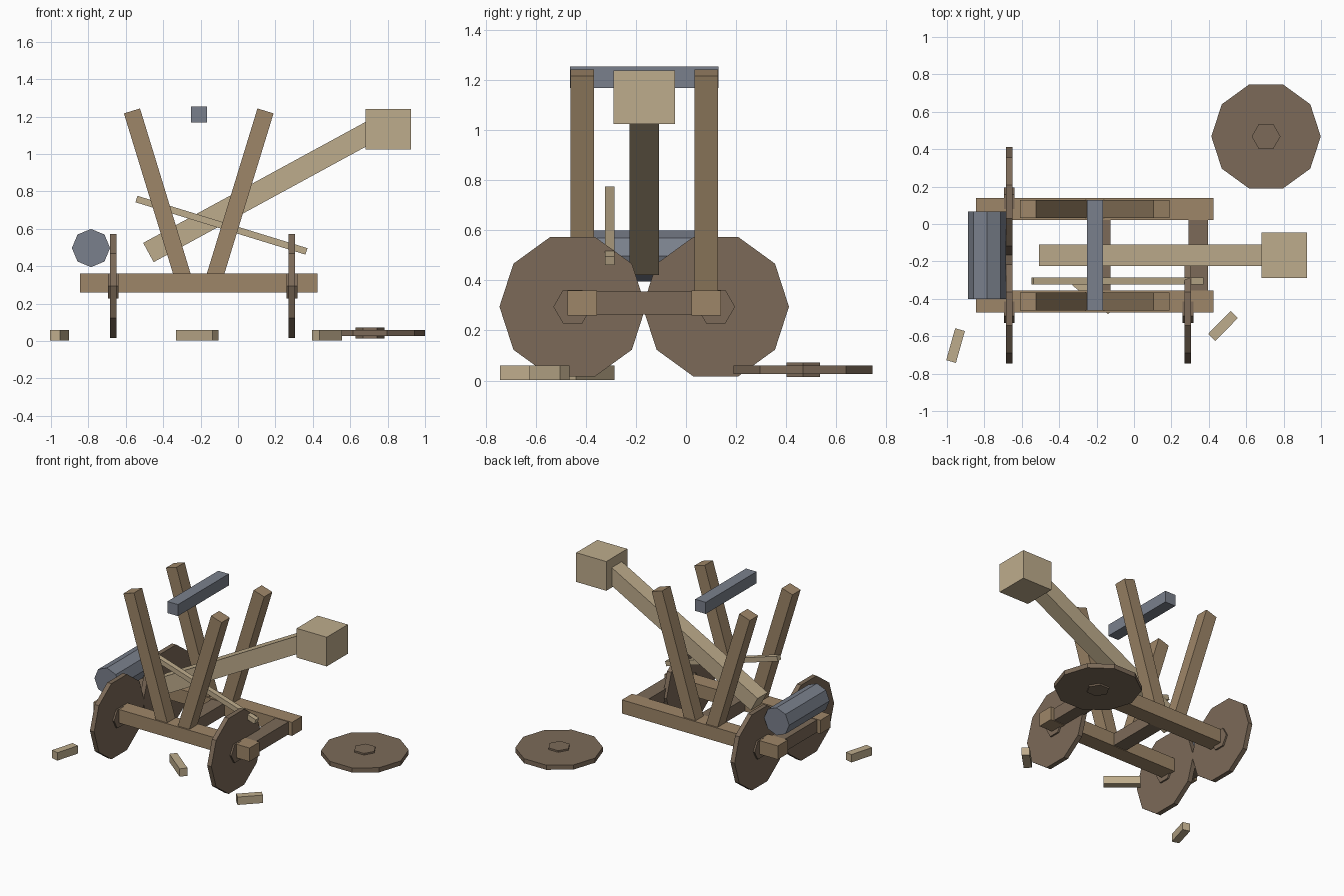
import bpy, bmesh, math
from mathutils import Matrix, Vector

if "Cube" in bpy.data.objects:
    bpy.data.objects.remove(bpy.data.objects["Cube"])


def material(name, r, g, b):
    def lin(c):
        c /= 255
        return c / 12.92 if c <= 0.04045 else ((c + 0.055) / 1.055) ** 2.4
    m = bpy.data.materials.new(name)
    m.diffuse_color = (lin(r), lin(g), lin(b), 1)
    m.use_nodes = True
    m.node_tree.nodes["Principled BSDF"].inputs["Base Color"].default_value = m.diffuse_color
    return m


WOOD = material("frame wood", 158, 134, 104)
PALE = material("pale wood", 190, 172, 140)
DARK = material("dark wood", 124, 106, 88)
IRON = material("iron", 122, 128, 140)

MID = -0.167          # centre line of the machine in y
RAIL = 0.2475         # half distance between the side rails


def finish(bm, name, mat):
    bmesh.ops.recalc_face_normals(bm, faces=bm.faces)
    mesh = bpy.data.meshes.new(name)
    bm.to_mesh(mesh)
    bm.free()
    mesh.materials.append(mat)
    ob = bpy.data.objects.new(name, mesh)
    bpy.context.collection.objects.link(ob)
    return ob


def box(name, mat, centre, size, turn=0, axis='Z'):
    bm = bmesh.new()
    bmesh.ops.create_cube(bm, size=1, matrix=Matrix.Translation(centre)
                          @ Matrix.Rotation(turn, 4, axis)
                          @ Matrix.Diagonal((*size, 1)))
    return finish(bm, name, mat)


def beam(name, mat, a, b, y, depth, width):
    """Square beam in the xz plane from a to b."""
    dx, dz = b[0] - a[0], b[1] - a[1]
    return box(name, mat, ((a[0] + b[0]) / 2, y, (a[1] + b[1]) / 2),
               (math.hypot(dx, dz), depth, width), -math.atan2(dz, dx), 'Y')


def add_prism(bm, sides, radius, depth, centre, axis):
    """Regular prism with a corner on its first cross axis."""
    def place(u, v, w):
        p = {'X': (w, u, v), 'Y': (v, w, u), 'Z': (u, v, w)}[axis]
        return Vector(p) + Vector(centre)
    rings = []
    for w in (-depth / 2, depth / 2):
        rings.append([bm.verts.new(place(radius * math.cos(math.tau * i / sides),
                                         radius * math.sin(math.tau * i / sides), w))
                      for i in range(sides)])
    low, high = rings
    bm.faces.new(low[::-1])
    bm.faces.new(high)
    for i in range(sides):
        j = (i + 1) % sides
        bm.faces.new((low[i], low[j], high[j], high[i]))


def wheel(name, centre, axis):
    bm = bmesh.new()
    add_prism(bm, 10, 0.2925, 0.034, centre, axis)
    add_prism(bm, 6, 0.077, 0.058, centre, axis)
    return finish(bm, name, DARK)


# Side rails and leaning uprights
for side, s in (("front", -1), ("back", 1)):
    y = MID + s * RAIL
    box(side + "_rail", WOOD, (-0.21, y, 0.31), (1.27, 0.117, 0.1))
    beam(side + "_left_upright", WOOD, (-0.285, 0.31), (-0.567, 1.23), y, 0.095, 0.09)
    beam(side + "_right_upright", WOOD, (-0.135, 0.31), (0.147, 1.23), y, 0.095, 0.09)

# Cross beams joining the rails
for name, x in (("left", -0.765), ("middle", -0.177), ("right", 0.343)):
    box(name + "_cross_beam", DARK, (x, MID, 0.31), (0.105, 2 * RAIL - 0.1, 0.092))

# Three mounted wheels and one lying on the ground
wheel("front_left_wheel", (-0.667, MID - 0.286, 0.295), 'X')
wheel("back_left_wheel", (-0.667, MID + 0.286, 0.295), 'X')
wheel("front_right_wheel", (0.288, MID - 0.286, 0.295), 'X')
wheel("fallen_wheel", (0.706, 0.468, 0.043), 'Z')

# Throwing arm with its bucket
beam("throwing_arm", PALE, (-0.479, 0.473), (0.78, 1.158), MID, 0.117, 0.117)
box("bucket", PALE, (0.803, MID, 1.132), (0.245, 0.245, 0.215))

# Iron crossbar and counterweight drum
box("iron_crossbar", IRON, (-0.208, MID, 1.212), (0.086, 0.592, 0.085))
bm = bmesh.new()
add_prism(bm, 8, 0.102, 0.47, (-0.786, MID, 0.497), 'Y')
finish(bm, "counterweight", IRON)

# Loose stick and broken chips
beam("loose_stick", PALE, (-0.543, 0.759), (0.366, 0.479), -0.305, 0.038, 0.036)
for i, (x, y, length, angle) in enumerate(((-0.954, -0.65, 0.177, 74.3),
                                           (0.476, -0.545, 0.172, 45.5),
                                           (-0.217, -0.384, 0.247, -38.8))):
    box(f"wood_chip_{i + 1}", PALE, (x, y, 0.031), (length, 0.054, 0.058),
        math.radians(angle))
